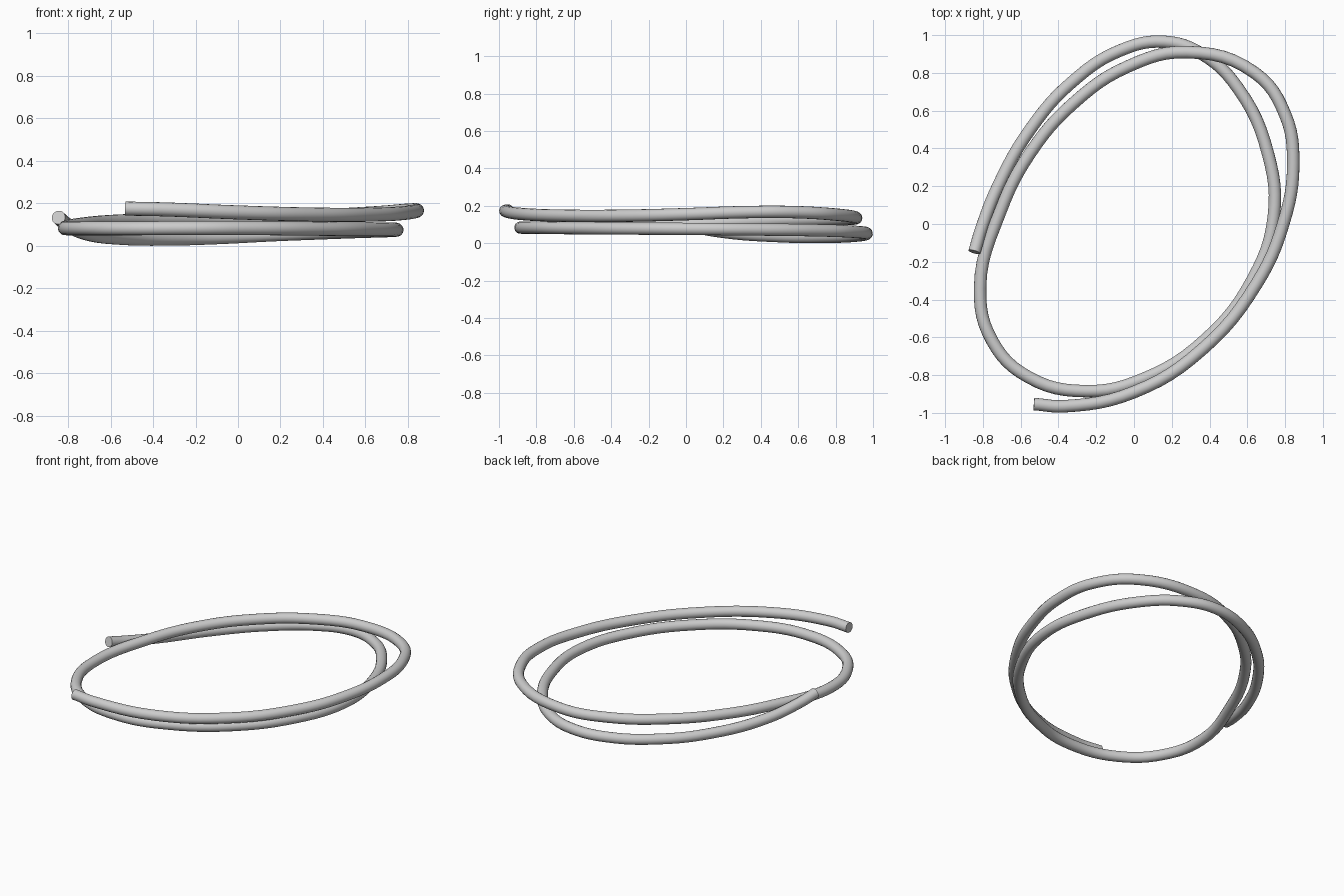
import bpy

# Centre line of the coiled tube: x, y, z from the upper end to the lower end
path = [
    (-0.53, -0.953, 0.175), (-0.37, -0.965, 0.172), (0.0, -0.89, 0.157),
    (0.36, -0.665, 0.147), (0.65, -0.315, 0.147), (0.79, 0.0, 0.155),
    (0.843, 0.32, 0.166), (0.80, 0.58, 0.166), (0.64, 0.80, 0.153),
    (0.28, 0.91, 0.135), (-0.03, 0.835, 0.127), (-0.32, 0.64, 0.122),
    (-0.55, 0.375, 0.115), (-0.71, 0.06, 0.103), (-0.815, -0.34, 0.084),
    (-0.75, -0.62, 0.082), (-0.56, -0.81, 0.082), (-0.25, -0.885, 0.083),
    (0.05, -0.82, 0.083), (0.38, -0.61, 0.080), (0.63, -0.29, 0.078),
    (0.74, 0.04, 0.076), (0.71, 0.37, 0.073), (0.55, 0.72, 0.068),
    (0.36, 0.90, 0.061), (0.16, 0.965, 0.053), (-0.07, 0.92, 0.041),
    (-0.33, 0.75, 0.033), (-0.55, 0.50, 0.037), (-0.72, 0.20, 0.060),
    (-0.81, -0.03, 0.103), (-0.845, -0.148, 0.133),
]

# Round tube swept along the path
curve = bpy.data.curves.new("coiled_tube", "CURVE")
curve.dimensions = "3D"
curve.resolution_u = 6
curve.bevel_depth = 0.033
curve.bevel_resolution = 6
curve.use_fill_caps = True
spline = curve.splines.new("BEZIER")
spline.bezier_points.add(len(path) - 1)
for point, co in zip(spline.bezier_points, path):
    point.co = co
    point.handle_left_type = point.handle_right_type = "AUTO"

tube = bpy.data.objects.new("coiled_tube", curve)
bpy.context.collection.objects.link(tube)

# Turn into a mesh with smooth sides and crisp ends
bpy.context.view_layer.objects.active = tube
tube.select_set(True)
bpy.ops.object.convert(target="MESH")
bpy.ops.object.shade_smooth_by_angle()
